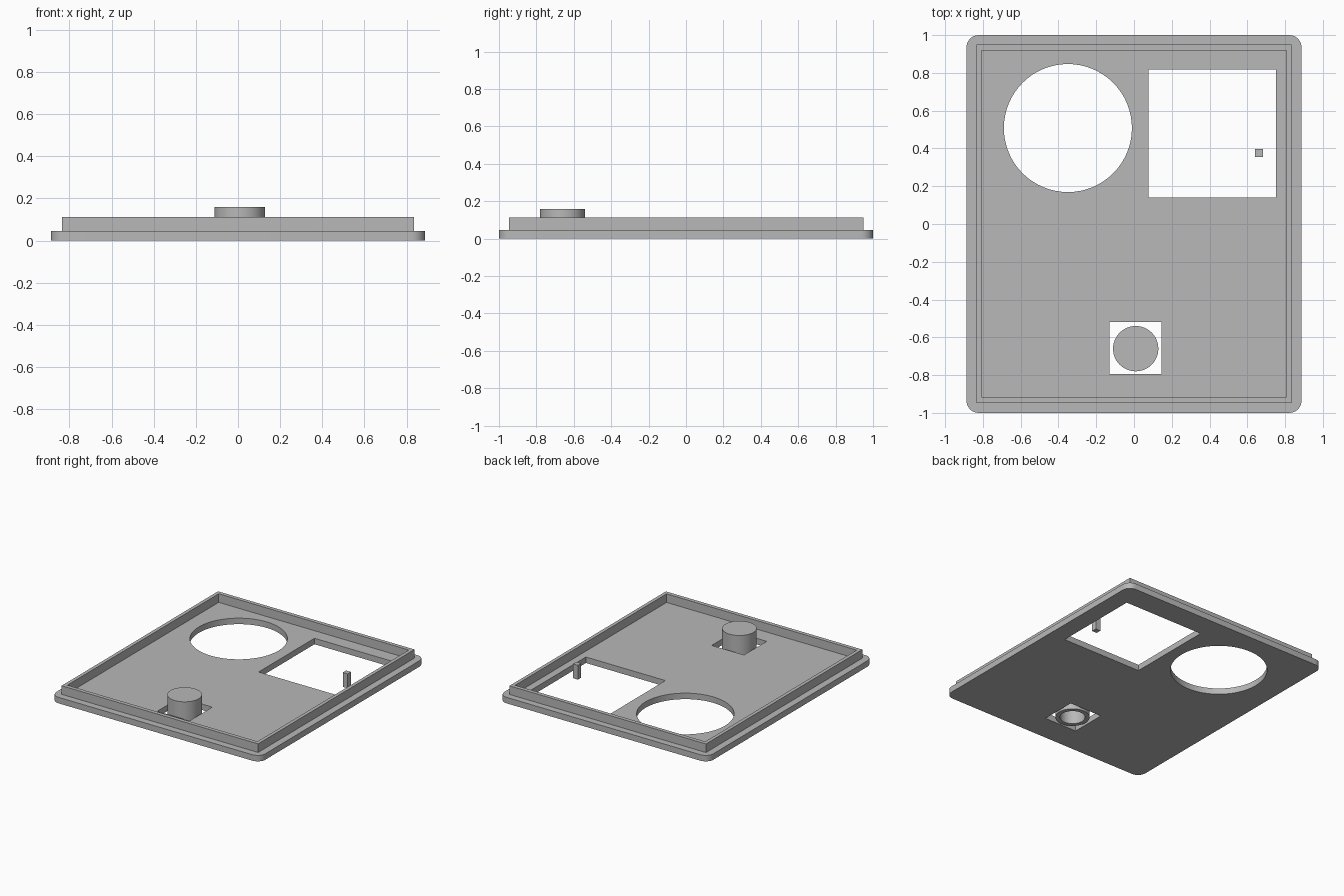
import bpy, bmesh
from math import cos, sin, pi, radians

cube = bpy.data.objects.get("Cube")
if cube:
    bpy.data.objects.remove(cube, do_unlink=True)

grey = bpy.data.materials.new("plain_grey")
grey.use_nodes = True
grey.diffuse_color = (0.48, 0.48, 0.48, 1)
grey.node_tree.nodes["Principled BSDF"].inputs["Base Color"].default_value = grey.diffuse_color


def rectangle(x0, x1, y0, y1):
    return [(x0, y0), (x1, y0), (x1, y1), (x0, y1)]


def circle(cx, cy, r, n=64):
    return [(cx + r * cos(2 * pi * i / n), cy + r * sin(2 * pi * i / n)) for i in range(n)]


def rounded_rectangle(hx, hy, r, steps=8):
    points = []
    for corner, (sx, sy) in enumerate([(1, 1), (-1, 1), (-1, -1), (1, -1)]):
        for i in range(steps + 1):
            a = pi / 2 * (corner + i / steps)
            points.append((sx * (hx - r) + r * cos(a), sy * (hy - r) + r * sin(a)))
    return points


def finish(name, bm):
    bmesh.ops.remove_doubles(bm, verts=bm.verts, dist=1e-5)
    bmesh.ops.recalc_face_normals(bm, faces=bm.faces)
    mesh = bpy.data.meshes.new(name)
    bm.to_mesh(mesh)
    bm.free()
    mesh.materials.append(grey)
    obj = bpy.data.objects.new(name, mesh)
    bpy.context.collection.objects.link(obj)
    bpy.ops.object.select_all(action='DESELECT')
    obj.select_set(True)
    bpy.context.view_layer.objects.active = obj
    bpy.ops.object.shade_smooth_by_angle(angle=radians(30))


def extrude_outlines(name, outlines, z0, z1):
    """Filled flat curve, inner outlines become holes, extruded from z0 to z1."""
    curve = bpy.data.curves.new(name + "_outline", 'CURVE')
    curve.dimensions = '2D'
    curve.fill_mode = 'BOTH'
    curve.extrude = (z1 - z0) / 2
    for points in outlines:
        spline = curve.splines.new('POLY')
        spline.points.add(len(points) - 1)
        for p, (x, y) in zip(spline.points, points):
            p.co = (x, y, 0, 1)
        spline.use_cyclic_u = True
    helper = bpy.data.objects.new(name + "_outline", curve)
    bpy.context.collection.objects.link(helper)
    bpy.context.view_layer.update()
    evaluated = helper.evaluated_get(bpy.context.evaluated_depsgraph_get())
    bm = bmesh.new()
    bm.from_mesh(evaluated.to_mesh())
    bmesh.ops.translate(bm, verts=bm.verts, vec=(0, 0, (z0 + z1) / 2))
    bpy.data.objects.remove(helper, do_unlink=True)
    finish(name, bm)


def lathe(name, profile, cx, cy, steps=48):
    bm = bmesh.new()
    verts = [bm.verts.new((cx + r, cy, z)) for r, z in profile]
    edges = [bm.edges.new(pair) for pair in zip(verts, verts[1:])]
    bmesh.ops.spin(bm, geom=verts + edges, cent=(cx, cy, 0), axis=(0, 0, 1),
                   angle=2 * pi, steps=steps)
    finish(name, bm)


PLATE_TOP = 0.046
LIP_TOP = 0.112

# Base plate with round, square and button openings
extrude_outlines("base_plate", [
    rounded_rectangle(0.887, 1.0, 0.065),
    circle(-0.35, 0.508, 0.339),
    rectangle(0.077, 0.752, 0.14, 0.817),
    rectangle(-0.13, 0.145, -0.793, -0.518),
], 0, PLATE_TOP)

# Raised lip around the plate
extrude_outlines("raised_lip", [
    rectangle(-0.834, 0.834, -0.947, 0.949),
    rectangle(-0.807, 0.807, -0.917, 0.919),
], PLATE_TOP, LIP_TOP)

# Small square peg standing in the square opening
extrude_outlines("square_peg", [rectangle(0.64, 0.682, 0.356, 0.396)], 0, 0.11)

# Hollow button, open underneath
lathe("button", [(0, 0.16), (0.12, 0.16), (0.12, 0), (0.088, 0), (0.088, 0.12), (0, 0.12)],
      0.009, -0.66)
